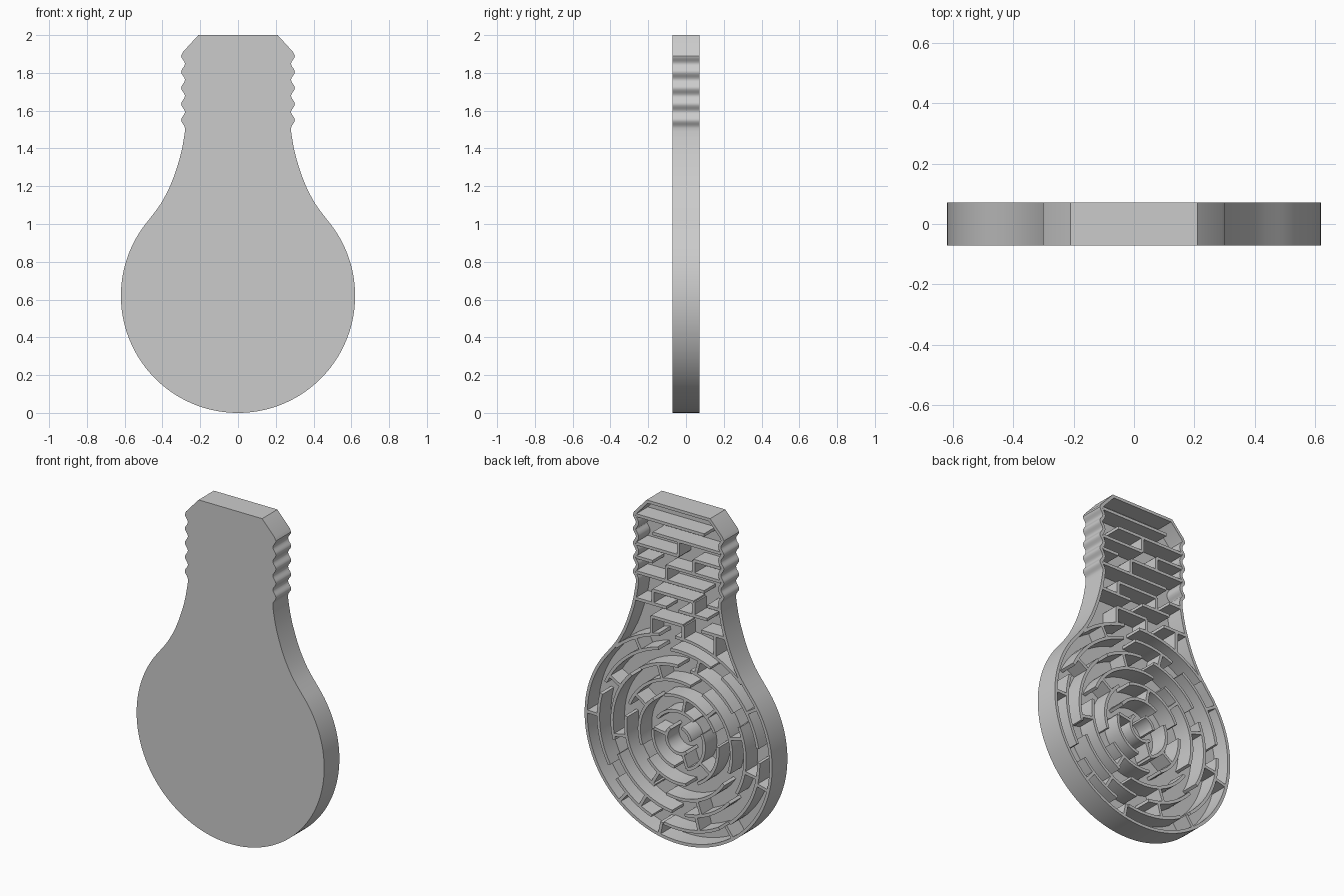
import bpy, bmesh
from math import sin, cos, radians, pi, sqrt, atan2
from mathutils import Vector

if "Cube" in bpy.data.objects:
    bpy.data.objects.remove(bpy.data.objects["Cube"])

HALF = 0.072          # half of the slab thickness
FLOOR = -0.036        # bottom of the maze channels
WALL = 0.018          # wall thickness
R = 0.62              # bulb radius, also its centre height

grey = bpy.data.materials.new("plain grey")
grey.use_nodes = True
grey.diffuse_color = (0.6, 0.6, 0.6, 1)
grey.node_tree.nodes["Principled BSDF"].inputs["Base Color"].default_value = (0.6, 0.6, 0.6, 1)


def finish(name, bm):
    bmesh.ops.recalc_face_normals(bm, faces=bm.faces)
    mesh = bpy.data.meshes.new(name)
    bm.to_mesh(mesh)
    bm.free()
    mesh.materials.append(grey)
    obj = bpy.data.objects.new(name, mesh)
    bpy.context.collection.objects.link(obj)
    bpy.ops.object.select_all(action='DESELECT')
    obj.select_set(True)
    bpy.context.view_layer.objects.active = obj
    bpy.ops.object.shade_smooth_by_angle(angle=radians(30))
    return obj


def polar(r, deg):
    return Vector((r * cos(radians(deg)), R + r * sin(radians(deg))))


def add_wall(bm, path):
    """Sweep a rectangular wall section along a path in the x-z plane."""
    rows = []
    for i, p in enumerate(path):
        t = (path[min(i + 1, len(path) - 1)] - path[max(i - 1, 0)]).normalized()
        n = Vector((-t.y, t.x)) * WALL / 2
        rows.append([bm.verts.new((q.x, y, q.y)) for q, y in
                     ((p + n, FLOOR - 0.01), (p + n, HALF), (p - n, HALF), (p - n, FLOOR - 0.01))])
    for a, b in zip(rows, rows[1:]):
        for k in range(4):
            m = (k + 1) % 4
            bm.faces.new((a[k], a[m], b[m], b[k]))
    bm.faces.new(rows[0])
    bm.faces.new(rows[-1])


def add_arc(bm, r, a0, a1):
    n = max(2, int((a1 - a0) / 5))
    add_wall(bm, [polar(r, a0 + (a1 - a0) * i / n) for i in range(n + 1)])


# Right half of the outline: round bulb, flared neck, ribbed cap, chamfered end
half = [Vector((R * sin(a), R - R * cos(a))) for a in [radians(130) * i / 52 for i in range(1, 53)]]
neck = [(0.435, 1.07), (0.407, 1.11), (0.382, 1.155), (0.36, 1.2), (0.34, 1.25),
        (0.323, 1.3), (0.308, 1.35), (0.296, 1.4), (0.287, 1.45), (0.281, 1.49)]
half += [Vector(p) for p in neck]
PITCH, RIB = 0.085, 1.508
for i in range(5 * 10 - 4):
    z = RIB + PITCH * i / 10
    half.append(Vector((0.291 - 0.01 * cos(2 * pi * (z - RIB) / PITCH), z)))
half += [Vector((0.292, 1.91)), Vector((0.21, 2.0))]
outline = [Vector((0, 0))] + half + [Vector((-p.x, p.y)) for p in reversed(half)]

# Shell: solid front with a recessed back inside a thin rim
bm = bmesh.new()
face = bm.faces.new([bm.verts.new((p.x, -HALF, p.y)) for p in outline])
grown = bmesh.ops.extrude_face_region(bm, geom=[face], use_keep_orig=True)["geom"]
bmesh.ops.translate(bm, vec=(0, 2 * HALF, 0), verts=[g for g in grown if isinstance(g, bmesh.types.BMVert)])
bmesh.ops.recalc_face_normals(bm, faces=bm.faces)
back = [f for f in bm.faces if f.calc_center_median().y > HALF - 0.001]
bmesh.ops.inset_region(bm, faces=back, thickness=WALL, use_even_offset=True)
floor = bmesh.ops.extrude_discrete_faces(bm, faces=back)["faces"]
bmesh.ops.translate(bm, vec=(0, FLOOR - HALF, 0), verts=floor[0].verts)
finish("bulb_shell", bm)

# Round maze walls: ring radius with the angles of its openings
rings = {
    0.08: (75, 200),
    0.17: (20, 140, 265),
    0.26: (60, 165, 250, 330),
    0.35: (15, 110, 205, 290),
    0.44: (50, 95, 150, 215, 270, 340),
    0.53: (20, 80, 118, 175, 235, 285, 325),
}
bm = bmesh.new()
for r, gaps in rings.items():
    width = 0.085 / r * 28
    for a, b in zip(gaps, gaps[1:] + (gaps[0] + 360,)):
        add_arc(bm, r, a + width, b - width)
# Arc that closes the round bulb below the neck
add_arc(bm, 0.61, 47, 78)
add_arc(bm, 0.61, 88, 133)
finish("ring_walls", bm)

# Spokes that block the round channels: inner ring step and angles
spokes = {0.08: (10, 250), 0.17: (100, 215), 0.26: (35, 135, 300),
          0.35: (72, 164, 250, 349), 0.44: (30, 105, 190, 299, 255),
          0.53: (1, 62, 148, 194, 234, 282, 310)}
bm = bmesh.new()
for r, angles in spokes.items():
    for a in angles:
        add_wall(bm, [polar(r, a), polar(r + 0.085, a)])
finish("spoke_walls", bm)

# Straight maze walls of the neck and cap: height, then start and end across
bars = [(1.89, 0.28, -0.17), (1.81, 0.17, -0.28), (1.72, 0.28, 0.0), (1.72, -0.1, -0.28),
        (1.64, 0.08, -0.28), (1.64, 0.28, 0.17), (1.55, 0.28, -0.17), (1.47, 0.17, -0.1),
        (1.47, -0.19, -0.28), (1.39, 0.28, 0.08), (1.39, 0.0, -0.19), (1.31, 0.18, -0.03),
        (1.31, -0.15, -0.31)]
posts = [(0.0, 1.72, 1.81), (0.08, 1.55, 1.64), (0.17, 1.39, 1.47), (-0.1, 1.39, 1.47),
         (-0.03, 1.23, 1.31), (0.18, 1.2, 1.31), (-0.1, 1.64, 1.72), (-0.24, 1.18, 1.31)]
bm = bmesh.new()
for z, x0, x1 in bars:
    add_wall(bm, [Vector((x0, z)), Vector((x1, z))])
for x, z0, z1 in posts:
    add_wall(bm, [Vector((x, z0)), Vector((x, z1))])
finish("neck_walls", bm)
